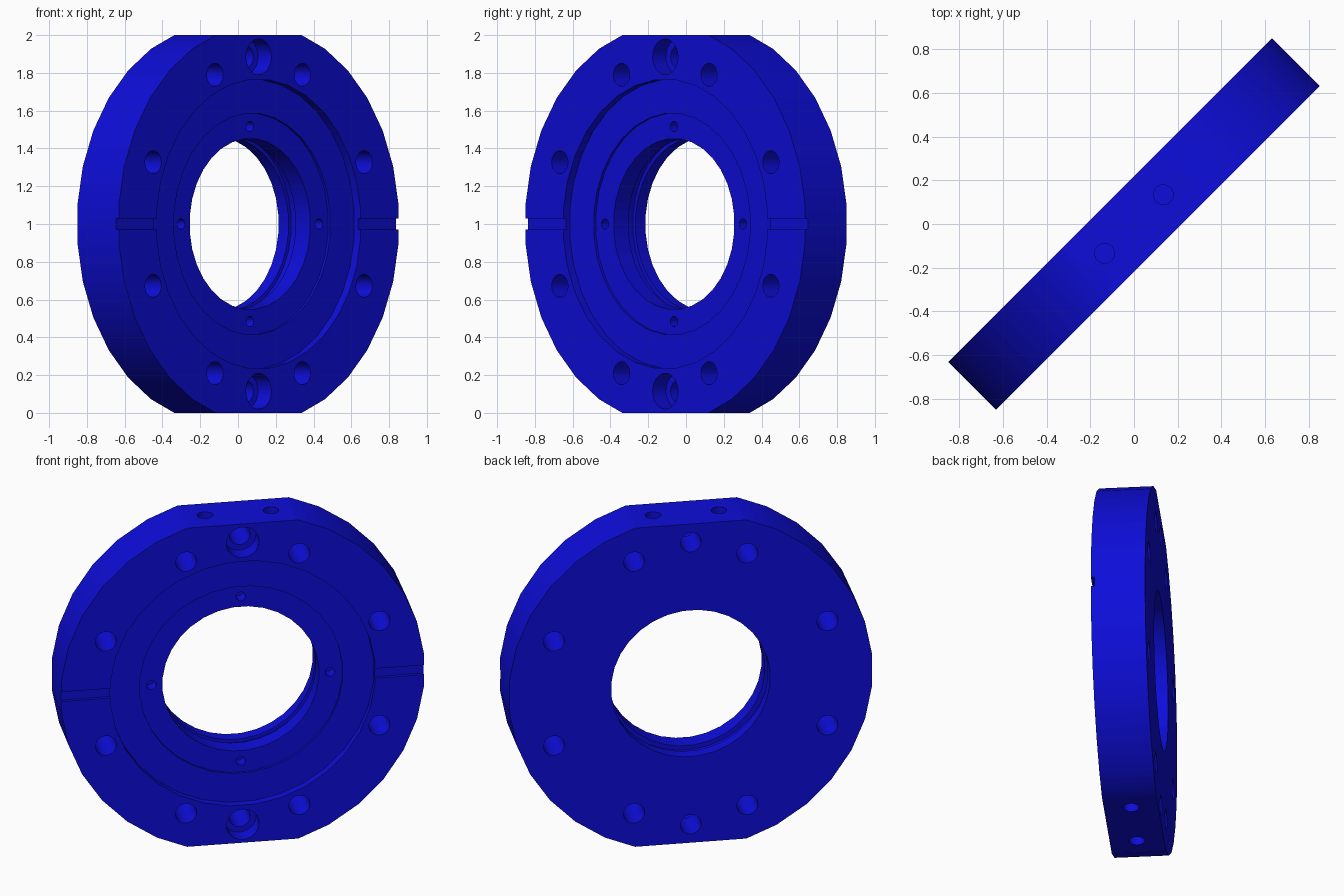
import bpy, bmesh, math
from mathutils import Matrix, Vector

if "Cube" in bpy.data.objects:
    bpy.data.objects.remove(bpy.data.objects["Cube"], do_unlink=True)

HALF = 0.155      # half thickness
SEG = 32          # sides of the turned body

blue = bpy.data.materials.new("deep_blue")
blue.use_nodes = True
col = (0.004, 0.004, 0.7, 1)
blue.diffuse_color = col
blue.node_tree.nodes["Principled BSDF"].inputs["Base Color"].default_value = col


def make_object(name, bm):
    bmesh.ops.recalc_face_normals(bm, faces=bm.faces)
    mesh = bpy.data.meshes.new(name)
    bm.to_mesh(mesh)
    bm.free()
    mesh.materials.append(blue)
    ob = bpy.data.objects.new(name, mesh)
    bpy.context.collection.objects.link(ob)
    return ob


def lathe(name, profile):
    """Turn a closed (radius, forward) profile around the y axis."""
    bm = bmesh.new()
    rings = []
    for i in range(SEG):
        a = 2 * math.pi * (i + 0.5) / SEG
        rings.append([bm.verts.new((r * math.cos(a), -w, r * math.sin(a))) for r, w in profile])
    n = len(profile)
    for i in range(SEG):
        p, q = rings[i], rings[(i + 1) % SEG]
        for j in range(n):
            k = (j + 1) % n
            bm.faces.new((p[j], p[k], q[k], q[j]))
    return make_object(name, bm)


def add_hole(bm, x, z, r, w0, w1, sides=24):
    """Cylinder along the body's axis between forward positions w0 and w1."""
    m = Matrix.Translation((x, -(w0 + w1) / 2, z)) @ Matrix.Rotation(math.pi / 2, 4, 'X')
    bmesh.ops.create_cone(bm, cap_ends=True, segments=sides, radius1=r, radius2=r,
                          depth=w1 - w0, matrix=m)


def add_box(bm, centre, size):
    m = Matrix.Translation(centre) @ Matrix.Diagonal((*size, 1))
    bmesh.ops.create_cube(bm, size=1, matrix=m)


# Turned body: stepped front recess and a bore with an inner groove
body = lathe("mounting_ring", [
    (1.052, -HALF), (1.052, HALF), (0.767, HALF), (0.767, 0.106),
    (0.587, 0.106), (0.587, 0.09), (0.453, 0.09), (0.453, -0.02),
    (0.48, -0.02), (0.48, -0.08), (0.46, -0.08), (0.46, -HALF)])

# First cutter: flats, radial slots, bolt holes, counterbores, pilot holes
bm = bmesh.new()
for s in (-1, 1):
    add_box(bm, (0, 0, s * 1.1), (1.2, 0.6, 0.2))
    add_box(bm, (s * 0.95, -0.185, 0), (0.5, 0.1, 0.06))
    add_hole(bm, 0, s * 0.885, 0.095, 0.055, 0.25)
for i in range(8):
    a = math.radians(22.5 + 45 * i)
    add_hole(bm, 0.855 * math.cos(a), 0.855 * math.sin(a), 0.061, -0.3, 0.3)
for i in range(4):
    a = math.radians(90 * i)
    add_hole(bm, 0.516 * math.cos(a), 0.516 * math.sin(a), 0.028, 0.02, 0.2, 16)
cutters = [make_object("main_cutter", bm)]

# Second cutter: through holes of the counterbores, blind holes in the flats
bm = bmesh.new()
for s in (-1, 1):
    add_hole(bm, 0, s * 0.885, 0.06, -0.3, 0.2)
    for x in (-0.19, 0.19):
        bmesh.ops.create_cone(bm, cap_ends=True, segments=24, radius1=0.045, radius2=0.045,
                              depth=0.25, matrix=Matrix.Translation((x, 0, s * 0.975)))
cutters.append(make_object("small_hole_cutter", bm))

bpy.ops.object.select_all(action='DESELECT')
bpy.context.view_layer.objects.active = body
body.select_set(True)
for c in cutters:
    c.hide_render = True
    mod = body.modifiers.new(c.name, 'BOOLEAN')
    mod.operation = 'DIFFERENCE'
    mod.solver = 'EXACT'
    mod.object = c
    bpy.ops.object.modifier_apply(modifier=mod.name)
for c in cutters:
    bpy.data.objects.remove(c, do_unlink=True)

# Smooth curved walls, then stand the ring diagonally on the ground
bpy.ops.object.shade_smooth_by_angle(angle=math.radians(30))
body.data.transform(Matrix.Translation((0, 0, 1)) @ Matrix.Rotation(math.pi / 4, 4, 'Z'))
